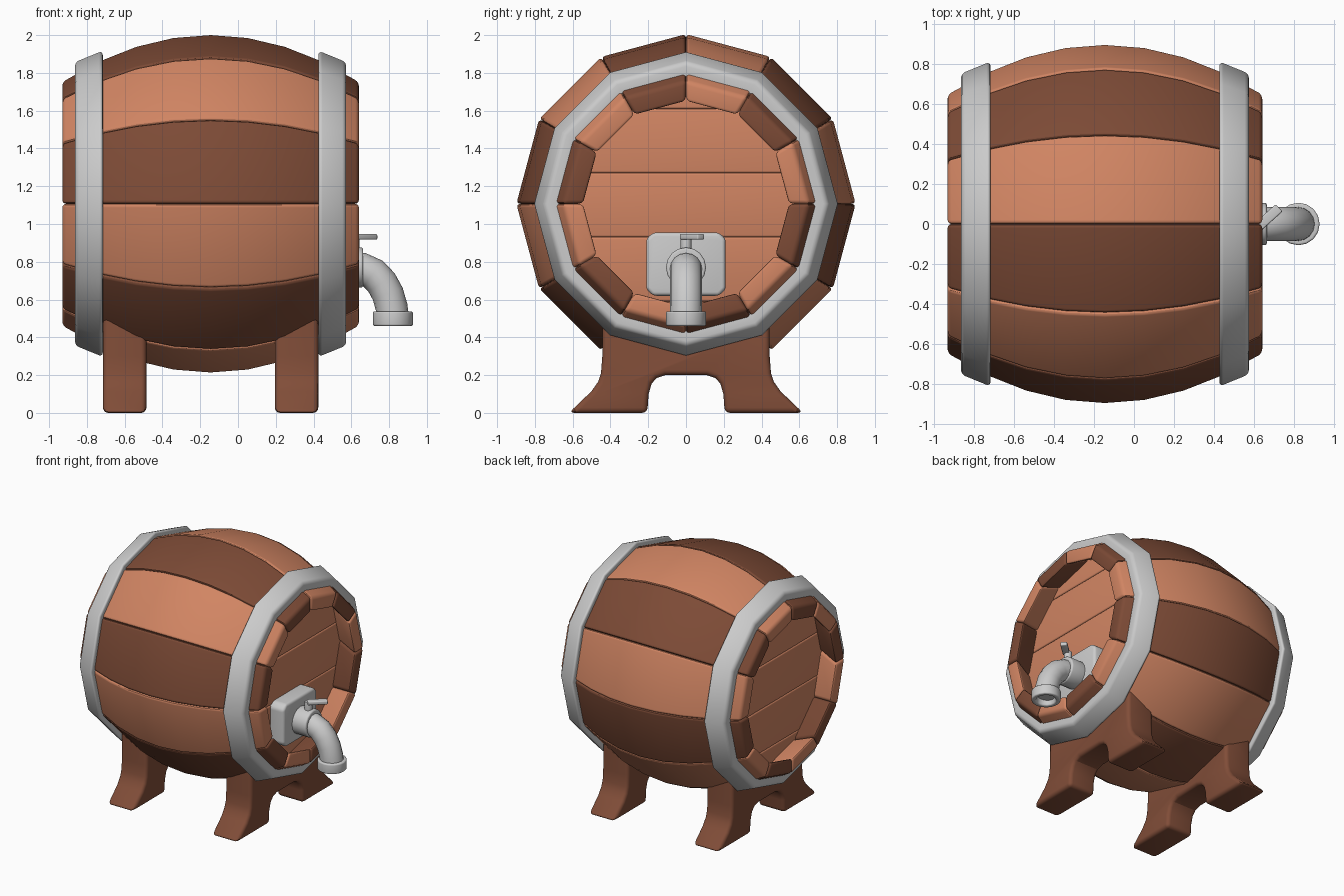
import bpy, bmesh
from math import cos, sin, radians, pi
from mathutils import Vector, Matrix

if "Cube" in bpy.data.objects:
    bpy.data.objects.remove(bpy.data.objects["Cube"])

CX, CZ = -0.145, 1.107        # barrel centre
HALF, R_MID, R_END, THICK = 0.785, 0.898, 0.65, 0.112


def material(name, rgb):
    m = bpy.data.materials.new(name)
    m.diffuse_color = (*rgb, 1)
    m.use_nodes = True
    m.node_tree.nodes["Principled BSDF"].inputs["Base Color"].default_value = m.diffuse_color
    return m


LIGHT = material("light_wood", (0.64, 0.235, 0.125))
DARK = material("dark_wood", (0.205, 0.07, 0.037))
LEG = material("leg_wood", (0.22, 0.075, 0.04))


def finish(name, bm, bevel=0.0, mat=None, smooth=28):
    bmesh.ops.recalc_face_normals(bm, faces=bm.faces)
    me = bpy.data.meshes.new(name)
    bm.to_mesh(me)
    bm.free()
    ob = bpy.data.objects.new(name, me)
    bpy.context.collection.objects.link(ob)
    if mat:
        me.materials.append(mat)
    bpy.ops.object.select_all(action='DESELECT')
    ob.select_set(True)
    bpy.context.view_layer.objects.active = ob
    if bevel:
        b = ob.modifiers.new("Bevel", 'BEVEL')
        b.width, b.segments = bevel, 4
        b.limit_method, b.angle_limit = 'ANGLE', radians(40)
        b.use_clamp_overlap = False
        bpy.ops.object.modifier_apply(modifier=b.name)
    bpy.ops.object.shade_smooth_by_angle(angle=radians(smooth))
    return ob


def loft(rings, closed=False):
    """Skin rings of points; cap the ends, or join them when closed."""
    bm = bmesh.new()
    vs = [[bm.verts.new(p) for p in r] for r in rings]
    n = len(vs[0])
    pairs = list(zip(vs, vs[1:])) + ([(vs[-1], vs[0])] if closed else [])
    for a, b in pairs:
        for i in range(n):
            j = (i + 1) % n
            bm.faces.new((a[i], a[j], b[j], b[i]))
    if not closed:
        bm.faces.new(vs[0])
        bm.faces.new(vs[-1])
    return bm


def prism(yz, x0, x1):
    return loft([[(x, y, z) for y, z in yz] for x in (x0, x1)])


def circle(r, n, cz):
    return [(r * cos(2 * pi * i / n), cz + r * sin(2 * pi * i / n)) for i in range(n)]


def barrel_r(x):
    return R_MID - (R_MID - R_END) * ((x - CX) / HALF) ** 2


# Twelve curved staves in alternating colours
for i in range(12):
    a0, a1 = radians(30 * i), radians(30 * i + 30)
    rings = []
    for k in range(9):
        x = CX + HALF * (k / 4 - 1)
        ro = barrel_r(x)
        ri = ro - THICK
        rings.append([(x, r * cos(a), CZ + r * sin(a))
                      for r, a in ((ro, a0), (ro, a1), (ri, a1), (ri, a0))])
    finish(f"stave_{i + 1}", loft(rings), 0.021, DARK if i % 2 else LIGHT)

for s, side in ((1, "tap_end"), (-1, "back_end")):
    # Deeply recessed lid planks
    for k in range(-2, 3):
        bm = prism(circle(0.70, 12, CZ), CX + s * 0.51, CX + s * 0.575)
        for d in (-1, 1):
            z = 1.10 + 0.34 * k + 0.17 * d
            cut = bmesh.ops.bisect_plane(
                bm, geom=bm.verts[:] + bm.edges[:] + bm.faces[:],
                plane_co=(0, 0, z), plane_no=(0, 0, d), clear_outer=True)
            edges = [e for e in cut["geom_cut"] if isinstance(e, bmesh.types.BMEdge)]
            if edges:
                bmesh.ops.holes_fill(bm, edges=edges)
        finish(f"{side}_plank_{k + 3}", bm, 0.012, LIGHT)

    # Metal hoop following the taper
    rings = []
    for i in range(12):
        a = radians(30 * i)
        rings.append([(CX + s * h, r * cos(a), CZ + r * sin(a)) for h, r in
                      ((0.571, 0.81), (0.718, 0.75), (0.718, 0.66), (0.571, 0.72))])
    finish(f"{side}_hoop", loft(rings, True), 0.022, smooth=35)

    # Stand with arched underside and flared feet
    half = [(0.37, 0.467), (0.443, 0.53), (0.443, 0.30), (0.45, 0.21), (0.465, 0.165),
            (0.50, 0.115), (0.62, 0.0), (0.205, 0.0), (0.198, 0.10), (0.182, 0.155),
            (0.155, 0.185), (0.11, 0.20)]
    outline = half + [(-y, z) for y, z in reversed(half)] + [(0, 0.38)]
    finish(f"{side}_stand", prism(outline, CX + s * 0.34, CX + s * 0.57), 0.028, LEG)

# Tap mounting plate and round flange
c = 0.035
plate = [(-0.21 + c, 0.62), (0.21 - c, 0.62), (0.21, 0.62 + c), (0.21, 0.955 - c),
         (0.21 - c, 0.955), (-0.21 + c, 0.955), (-0.21, 0.955 - c), (-0.21, 0.62 + c)]
finish("tap_plate", prism(plate, 0.41, 0.545), 0.02)
finish("tap_flange", prism(circle(0.106, 16, 0.77), 0.53, 0.663), 0.012)

# Bent spout pipe
path = [Vector(p) for p in ((0.58, 0.765), (0.66, 0.762), (0.715, 0.737), (0.76, 0.69),
                            (0.793, 0.63), (0.813, 0.56), (0.82, 0.505))]
rings = []
for i, p in enumerate(path):
    t = (path[min(i + 1, len(path) - 1)] - path[max(i - 1, 0)]).normalized()
    rings.append([(p.x - t.y * v, u, p.y + t.x * v) for u, v in circle(0.085, 16, 0)])
finish("tap_spout", loft(rings))

# Hollow nozzle collar
rings = [[(0.82 + r * cos(a), r * sin(a), z) for r, z in
          ((0.106, 0.46), (0.106, 0.538), (0.06, 0.538), (0.072, 0.46))]
         for a in (2 * pi * i / 16 for i in range(16))]
finish("tap_nozzle", loft(rings, True), 0.01)

# Valve stem and turned handle
bm = bmesh.new()
bmesh.ops.create_cone(bm, cap_ends=True, segments=16, radius1=0.028, radius2=0.028,
                      depth=0.12, matrix=Matrix.Translation((0.615, 0, 0.875)))
finish("valve_stem", bm, 0.004)
bm = bmesh.new()
bmesh.ops.create_cube(bm, size=1, matrix=Matrix.Translation((0.67, 0.032, 0.932))
                      @ Matrix.Rotation(radians(42), 4, 'Z')
                      @ Matrix.Diagonal((0.145, 0.05, 0.03, 1)))
finish("valve_handle", bm, 0.008)
